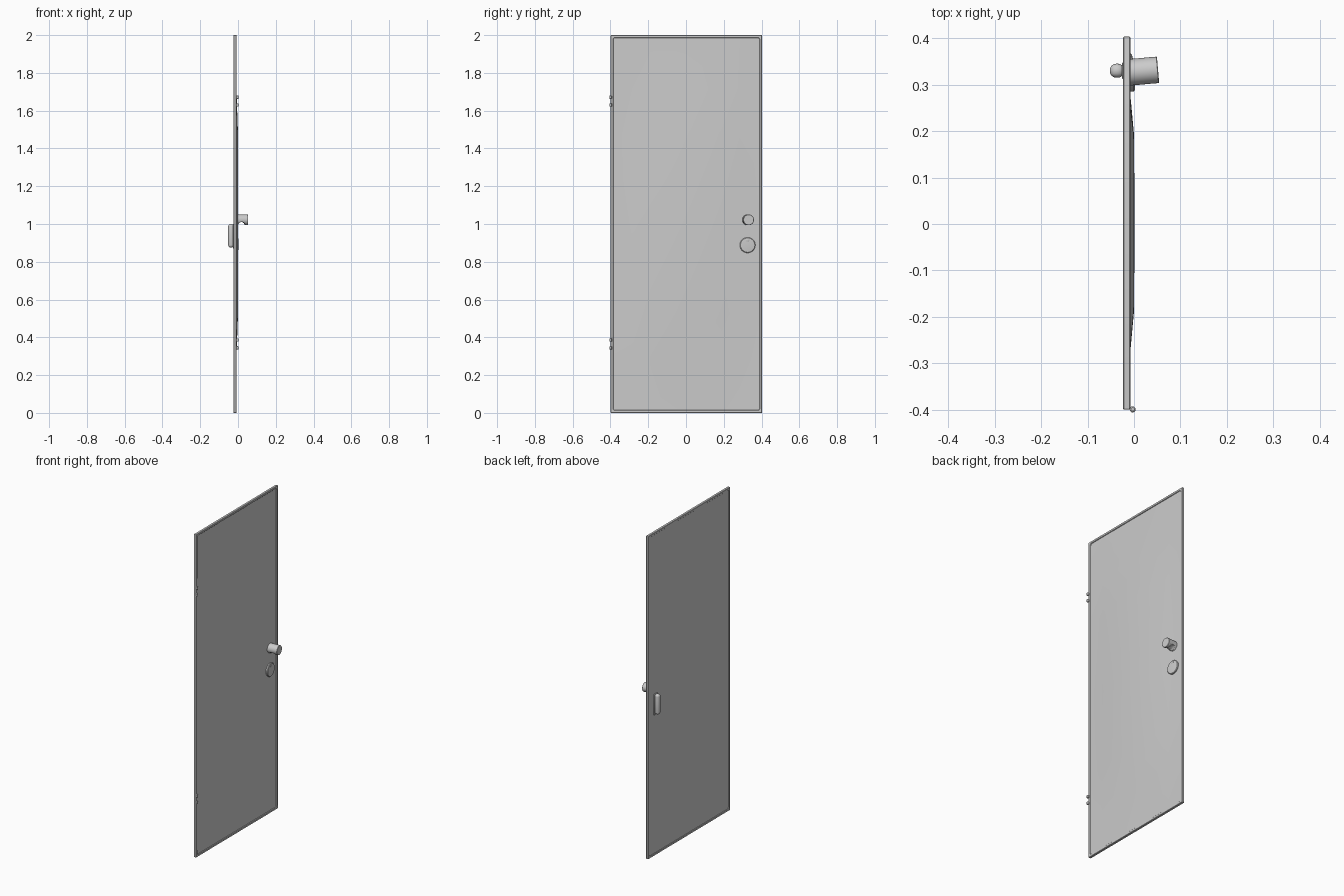
import bpy, bmesh, math
from mathutils import Matrix, Vector

if "Cube" in bpy.data.objects:
    bpy.data.objects.remove(bpy.data.objects["Cube"])

TILT = math.radians(5)


def make(name, bm, angle=35):
    bmesh.ops.recalc_face_normals(bm, faces=bm.faces)
    me = bpy.data.meshes.new(name)
    bm.to_mesh(me)
    bm.free()
    ob = bpy.data.objects.new(name, me)
    bpy.context.collection.objects.link(ob)
    bpy.ops.object.select_all(action='DESELECT')
    ob.select_set(True)
    bpy.context.view_layer.objects.active = ob
    bpy.ops.object.shade_smooth_by_angle(angle=math.radians(angle))
    return ob


def outline(inset, radius, steps=5):
    """Rounded rectangle in the y-z plane, as (y, z) points."""
    hy, hz = 0.401 - inset - radius, 1.0 - inset - radius
    pts = []
    for i, (sy, sz) in enumerate([(1, 1), (-1, 1), (-1, -1), (1, -1)]):
        for k in range(steps + 1):
            a = math.pi / 2 * (i + k / steps)
            pts.append((0.002 + sy * hy + radius * math.cos(a),
                        1 + sz * hz + radius * math.sin(a)))
    return pts


def lathe(name, profile, loc, axis='X', seg=32, tilt=0.0):
    """Spin (distance along axis, radius) points into a capped solid."""
    bm = bmesh.new()
    rings = []
    for d, r in profile:
        rings.append([bm.verts.new((d, r * math.cos(t), r * math.sin(t)))
                      for t in (2 * math.pi * k / seg for k in range(seg))])
    for a, b in zip(rings, rings[1:]):
        for k in range(seg):
            bm.faces.new((a[k], a[k - 1], b[k - 1], b[k]))
    bm.faces.new(rings[0])
    bm.faces.new(rings[-1])
    rot = {'X': Matrix(), 'Y': Matrix.Rotation(math.pi / 2, 4, 'Z'),
           'Z': Matrix.Rotation(-math.pi / 2, 4, 'Y')}[axis]
    bm.transform(Matrix.Translation(loc) @ Matrix.Rotation(tilt, 4, 'Z') @ rot)
    return make(name, bm)


def rounded_box(name, loc, size, bevel, seg=4):
    bm = bmesh.new()
    bmesh.ops.create_cube(bm, size=1)
    bm.transform(Matrix.Translation(loc) @ Matrix.Diagonal(Vector((*size, 1))))
    bmesh.ops.bevel(bm, geom=bm.edges[:], offset=bevel, segments=seg,
                    profile=0.5, affect='EDGES')
    return make(name, bm)


# door frame: a closed cross-section swept round the outline
section = [(0, -0.010, .003), (0.002, -0.008, .003), (0.012, -0.008, .012),
           (0.014, -0.010, .012), (0.014, -0.022, .012), (0.012, -0.024, .012),
           (0.002, -0.024, .003), (0, -0.022, .003)]
bm = bmesh.new()
rings = [[bm.verts.new((x, y, z)) for y, z in outline(i, r)] for i, x, r in section]
for j in range(len(rings)):
    a, b = rings[j - 1], rings[j]
    for k in range(len(a)):
        bm.faces.new((a[k - 1], a[k], b[k], b[k - 1]))
make("door_frame", bm)

# bulged outer panel: coarse grid, domed towards the middle
stops = [(-1, 0), (-.72, .3), (-.48, .94), (0, 1), (.48, .94), (.72, .3), (1, 0)]
bm = bmesh.new()
grid = [[bm.verts.new((-0.0125 + 0.0135 * gy * gz, 0.002 + 0.392 * u, 1 + 0.991 * v))
         for u, gy in stops] for v, gz in stops]
for j in range(len(grid) - 1):
    for k in range(len(stops) - 1):
        bm.faces.new((grid[j][k], grid[j][k + 1], grid[j + 1][k + 1], grid[j + 1][k]))
# flat inner panel closes the back of the same shell
border = (grid[0][:-1] + [r[-1] for r in grid[:-1]] + grid[-1][:0:-1]
          + [r[0] for r in grid[:0:-1]])
back = [bm.verts.new((-0.021, v.co.y, v.co.z)) for v in border]
for k in range(len(border)):
    bm.faces.new((border[k - 1], border[k], back[k], back[k - 1]))
bm.faces.new(back)
make("door_panel", bm)

# outer knob with a finger scoop cut from its underside
knob = lathe("door_knob", [(-0.008, .0285), (0.0595, .0285), (0.061, .027)],
             (-0.009, 0.3265, 1.022), tilt=TILT)
cutter = lathe("scoop_cutter", [(-0.06, .019), (0.06, .019)],
               (0.018, 0.3265, 0.992), axis='Y', tilt=TILT)
cutter.hide_render = True
cutter.hide_viewport = True
mod = knob.modifiers.new("scoop", 'BOOLEAN')
mod.operation = 'DIFFERENCE'
mod.solver = 'EXACT'
mod.object = cutter

# lock plate with a small key stud
lathe("lock_plate", [(-0.010, .041), (0.003, .041), (0.006, .038), (0.007, .030)],
      (-0.007, 0.326, 0.888), tilt=TILT)
lathe("key_stud", [(0, .009), (0.008, .009), (0.009, .007)],
      (-0.007, 0.326, 0.915), tilt=TILT, seg=16)

# inner pull handle on its base
rounded_box("inner_handle", (-0.0365, 0.330, 0.938), (0.031, 0.030, 0.125), 0.0135)
rounded_box("handle_base", (-0.022, 0.330, 0.935), (0.008, 0.036, 0.13), 0.003, 2)

# hinge knuckles
for i, z in enumerate((0.344, 0.386, 1.63, 1.671)):
    lathe(f"hinge_knuckle_{i + 1}",
          [(-0.009, .004), (-0.007, .0065), (0.007, .0065), (0.009, .004)],
          (-0.003, -0.399, z), axis='Z', seg=16)
